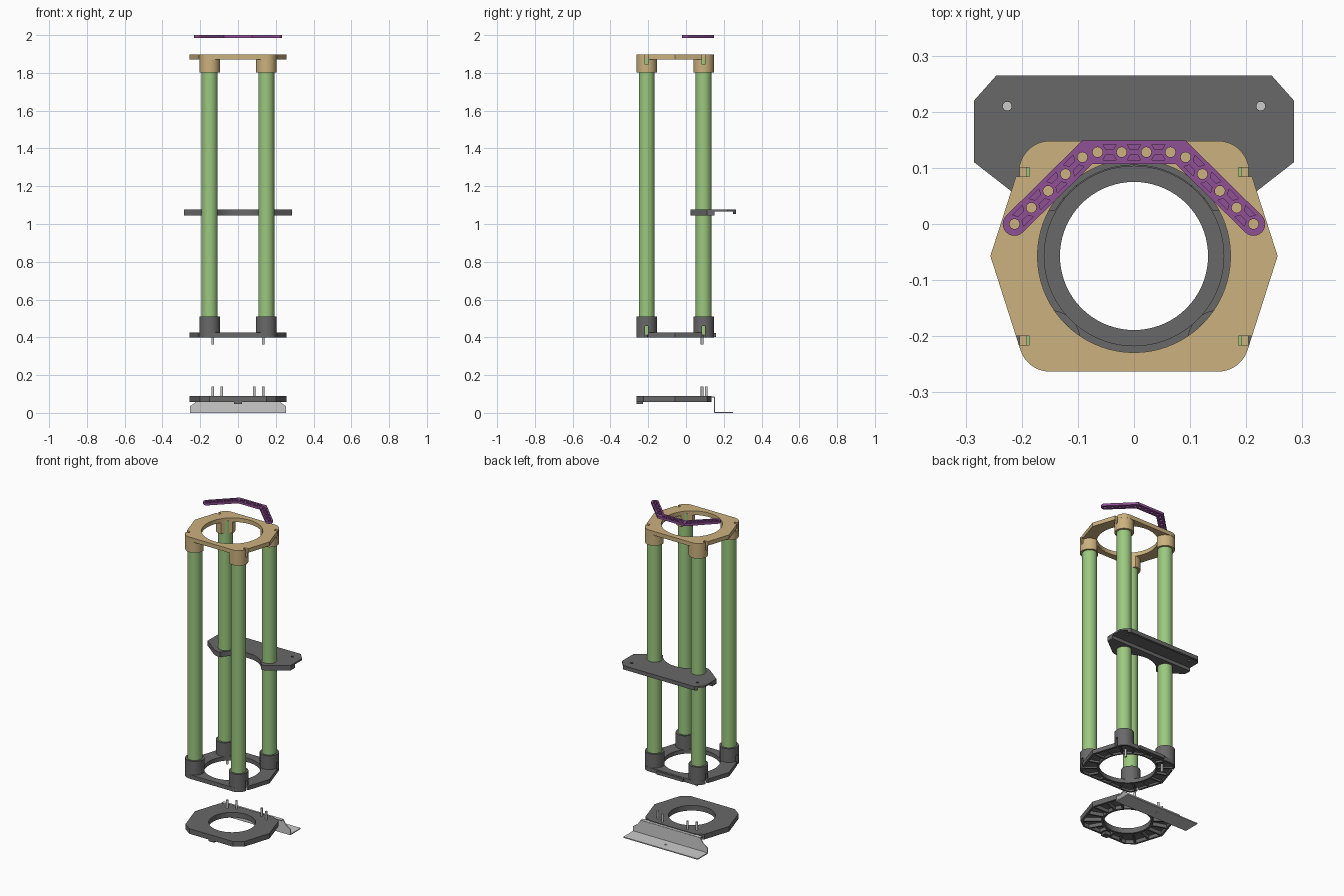
import bpy, bmesh, math
from mathutils import Matrix

cube = bpy.data.objects.get("Cube")
if cube:
    bpy.data.objects.remove(cube, do_unlink=True)


def material(name, rgb):
    m = bpy.data.materials.new(name)
    m.use_nodes = True
    m.diffuse_color = (*rgb, 1)
    m.node_tree.nodes["Principled BSDF"].inputs["Base Color"].default_value = (*rgb, 1)
    return m


TAN = material("tan", (0.60, 0.44, 0.21))
GREEN = material("leaf green", (0.33, 0.58, 0.21))
GREY = material("dark grey", (0.14, 0.14, 0.14))
PURPLE = material("purple", (0.28, 0.08, 0.30))
LIGHT = material("light grey", (0.60, 0.60, 0.60))

CY = -0.057                       # centre of the round opening
TUBE_X, FRONT_Y, BACK_Y = 0.15, -0.208, 0.093
TUBES = [(s * TUBE_X, y) for s in (-1, 1) for y in (FRONT_Y, BACK_Y)]


def arc(cx, cy, r, a0=0, a1=360, n=48):
    count = n if a1 - a0 == 360 else n + 1
    angles = [math.radians(a0 + (a1 - a0) * i / n) for i in range(count)]
    return [(cx + r * math.cos(a), cy + r * math.sin(a)) for a in angles]


def rect(x0, x1, y0, y1):
    return [(x0, y0), (x1, y0), (x1, y1), (x0, y1)]


def mirrored(half):
    return half + [(-x, y) for x, y in reversed(half)]


def solid(name, loops, z0, z1, mat=None, upright=False):
    """Extrude each closed loop from z0 to z1 into one object."""
    bm = bmesh.new()
    for loop in loops:
        face = bm.faces.new([bm.verts.new((x, y, z0)) for x, y in loop])
        top = bmesh.ops.extrude_face_region(bm, geom=[face])["geom"]
        verts = [v for v in top if isinstance(v, bmesh.types.BMVert)]
        bmesh.ops.translate(bm, verts=verts, vec=(0, 0, z1 - z0))
    bmesh.ops.recalc_face_normals(bm, faces=bm.faces)
    if upright:
        bm.transform(Matrix.Rotation(math.pi / 2, 4, "X"))
    mesh = bpy.data.meshes.new(name)
    bm.to_mesh(mesh)
    bm.free()
    if mat:
        mesh.materials.append(mat)
    ob = bpy.data.objects.new(name, mesh)
    bpy.context.collection.objects.link(ob)
    return ob


def activate(ob):
    bpy.ops.object.select_all(action="DESELECT")
    ob.select_set(True)
    bpy.context.view_layer.objects.active = ob


def combine(ob, loops, z0, z1, operation="DIFFERENCE", tool=None):
    tool = tool or solid("cutter", loops, z0, z1)
    tool.hide_render = True
    mod = ob.modifiers.new("combine", "BOOLEAN")
    mod.operation, mod.solver, mod.object = operation, "EXACT", tool
    activate(ob)
    bpy.ops.object.modifier_apply(modifier=mod.name)
    bpy.data.objects.remove(tool, do_unlink=True)


def frame_outline(inset=0.0, steps=10, back=1.0):
    r = 0.055 - inset
    half = arc(TUBE_X, FRONT_Y, r, -90, -18, steps)
    half += [(0.256 - inset, CY)]
    half += arc(TUBE_X, BACK_Y, r, 18, 90, steps)
    return mirrored([(x, min(y, back - inset)) for x, y in half])


def rib(angle):
    a = math.radians(angle)
    c, s, w = math.cos(a), math.sin(a), 0.005
    return [(c * u - s * v, CY + s * u + c * v)
            for u, v in ((0.1, -w), (0.34, -w), (0.34, w), (0.1, w))]


def hollow_underside(ob, outline, z0, z1, ring):
    """Cut pockets that leave a rim, an inner ring and radial ribs."""
    pocket = solid("pocket", [outline], z0 - 0.01, z1)
    combine(pocket, [arc(0, CY, ring)], z0 - 0.02, z1 + 0.01)
    for angle in range(0, 360, 20):
        combine(pocket, [rib(angle)], z0 - 0.02, z1 + 0.01)
    combine(ob, None, 0, 0, tool=pocket)


def socket_frame(name, mat, plate, socket, hole, slots):
    ob = solid(name, [frame_outline()], *plate, mat)
    combine(ob, [arc(x, y, 0.0545) for x, y in TUBES], *socket, "UNION")
    combine(ob, [arc(0, CY, hole, n=72)], plate[0] - 0.15, plate[1] + 0.15)
    combine(ob, [rect(x + s * 0.043 - 0.007, x + s * 0.043 + 0.02, y - 0.008, y + 0.008)
                 if s > 0 else
                 rect(x - 0.063, x - 0.036, y - 0.008, y + 0.008)
                 for x, y in TUBES for s in [math.copysign(1, x)]], *slots)
    return ob


# Top and bottom socket frames
socket_frame("top_frame", TAN, (1.872, 1.897), (1.803, 1.89), 0.172, (1.845, 1.91))
lower = socket_frame("bottom_frame", GREY, (0.40, 0.425), (0.415, 0.51), 0.16, (0.39, 0.46))
combine(lower, [rect(-0.09, 0.09, 0.13, 0.16)], 0.403, 0.423, "UNION")
hollow_underside(lower, frame_outline(0.012), 0.40, 0.412, 0.17)

# Four long tubes
for (x, y) in TUBES:
    side = ("left" if x > 0 else "right") + ("_front" if y < 0 else "_back")
    solid(side + "_tube", [arc(x, y, 0.042)], 0.415, 1.88, GREEN)

# Base plate with its foot
base = solid("base_plate", [frame_outline(steps=1, back=0.135)], 0.058, 0.09, GREY)
combine(base, [arc(0, CY, 0.132, n=72)], 0, 0.2)
hollow_underside(base, frame_outline(0.012, 1, 0.135), 0.058, 0.08, 0.145)
solid("base_foot", [rect(-0.02, 0.02, -0.262, -0.228)], 0.047, 0.07, GREY)

# Pins
solid("base_pins", [arc(s * x, y, 0.007, n=16) for s in (-1, 1)
                    for x, y in ((0.133, 0.085), (0.086, 0.108))], 0.075, 0.14, LIGHT)
solid("frame_pins", [arc(s * 0.133, 0.085, 0.007, n=16) for s in (-1, 1)], 0.363, 0.42, LIGHT)

# Bent sheet bracket behind the base
sheet = solid("bracket_shelf", [rect(-0.255, 0.255, 0.148, 0.25)], 0, 0.006, LIGHT)
combine(sheet, [arc(0, 0.2, 0.007, n=16)], -0.1, 0.1)
solid("bracket_wall", [mirrored([(0.255, 0), (0.255, 0.035), (0.225, 0.055), (0.205, 0.084)])],
      -0.153, -0.148, LIGHT, upright=True)
solid("bracket_flange", [rect(-0.205, 0.205, 0.13, 0.152)], 0.081, 0.086, LIGHT)

# Middle clamp shelf: top skin, thick front body and rear lip
clamp_half = arc(TUBE_X, BACK_Y, 0.07, -135, -45, 12)
clamp_half += [(0.285, 0.11), (0.285, 0.22), (0.245, 0.265)]
clamp = solid("middle_clamp", [mirrored(clamp_half)], 1.045, 1.076, GREY)
combine(clamp, [rect(-0.4, 0.4, 0.15, 0.25)], 1.0, 1.066)
combine(clamp, [rect(-0.4, 0.4, 0.24, 0.4)], 1.0, 1.052)
combine(clamp, [arc(0, CY, 0.162, n=72)], 1.0, 1.1)
combine(clamp, [arc(s * 0.226, 0.21, 0.008, n=16) for s in (-1, 1)], 1.0, 1.1)

# Angled top strip with holes and shallow pockets
strip_half = [(0.074, 0.107)] + arc(0.213, 0, 0.021, -135, 45, 12) + [(0.092, 0.149)]
strip = solid("top_strip", [mirrored(strip_half)], 1.985, 2.0, PURPLE)
half = [(0.213, 0), (0.183, 0.029), (0.153, 0.059), (0.122, 0.089),
        (0.092, 0.119), (0.065, 0.128), (0.022, 0.128)]
holes = mirrored(half)
combine(strip, [arc(x, y, 0.009, n=16) for x, y in holes], 1.9, 2.1)
pockets = []
for (ax, ay), (bx, by) in zip(holes, holes[1:]):
    length = math.hypot(bx - ax, by - ay)
    if length < 0.035:            # skip the bends
        continue
    dx, dy = (bx - ax) / length, (by - ay) / length
    mx, my = (ax + bx) / 2, (ay + by) / 2
    for s in (-1, 1):
        pockets.append([(mx + dx * u - dy * v * s, my + dy * u + dx * v * s)
                        for u, v in ((-0.007, 0.005), (0.007, 0.005),
                                     (0.012, 0.014), (-0.012, 0.014))])
combine(strip, pockets, 1.992, 2.1)

# Smooth the curved walls and keep the edges crisp
for ob in bpy.context.scene.objects:
    if ob.type == "MESH":
        activate(ob)
        bpy.ops.object.shade_smooth_by_angle(angle=math.radians(25))
